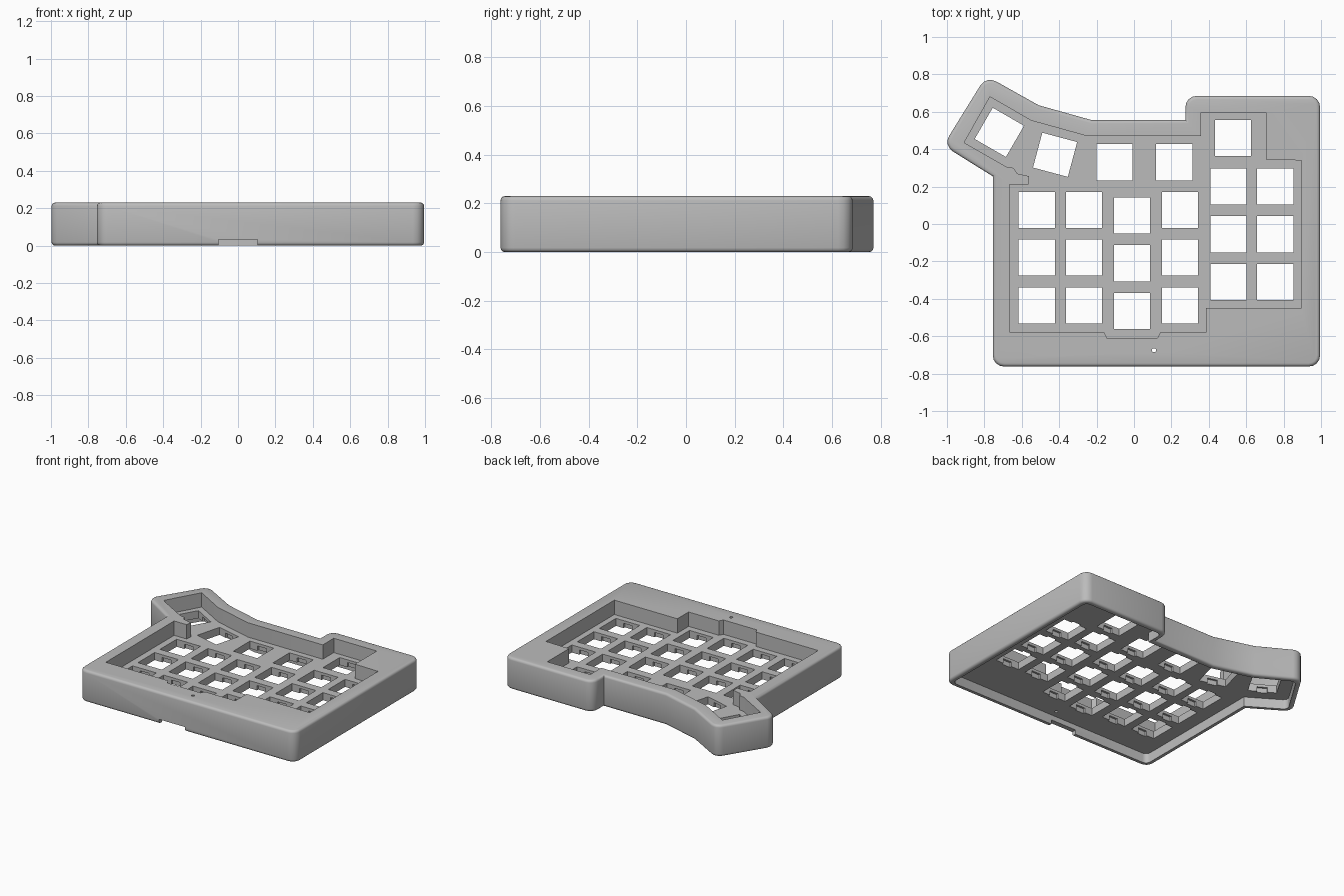
import bpy, bmesh, math
from mathutils import Vector, Matrix

if "Cube" in bpy.data.objects:
    bpy.data.objects.remove(bpy.data.objects["Cube"])

HEIGHT, PLATE_TOP, PLATE_BOTTOM = 0.23, 0.125, 0.07
KEY = 0.193

grey = bpy.data.materials.new("light_grey_plastic")
grey.use_nodes = True
grey.diffuse_color = (0.5, 0.5, 0.5, 1)
grey.node_tree.nodes["Principled BSDF"].inputs["Base Color"].default_value = (0.5, 0.5, 0.5, 1)


def prism(name, points, z0, z1, corner=0.0, rim=0.0):
    """Upright prism with optional rounded corners and softened rims."""
    bm = bmesh.new()
    face = bm.faces.new([bm.verts.new((x, y, z0)) for x, y in points])
    top = bmesh.ops.extrude_face_region(bm, geom=[face])["geom"]
    bmesh.ops.translate(bm, vec=(0, 0, z1 - z0),
                        verts=[g for g in top if isinstance(g, bmesh.types.BMVert)])
    bmesh.ops.recalc_face_normals(bm, faces=bm.faces)
    if corner:
        upright = [e for e in bm.edges
                   if abs(e.verts[0].co.z - e.verts[1].co.z) > 0.001 and e.is_convex]
        bmesh.ops.bevel(bm, geom=upright, offset=corner, segments=4, profile=0.5,
                        affect="EDGES", clamp_overlap=True)
    if rim:
        rims = [e for e in bm.edges if abs(e.verts[0].co.z - e.verts[1].co.z) < 0.001]
        bmesh.ops.bevel(bm, geom=rims, offset=rim, segments=3, profile=0.5,
                        affect="EDGES", clamp_overlap=True)
    mesh = bpy.data.meshes.new(name)
    bm.to_mesh(mesh)
    bm.free()
    obj = bpy.data.objects.new(name, mesh)
    bpy.context.collection.objects.link(obj)
    return obj


def inset(points, d):
    """Move every side of a counter-clockwise outline inward by d."""
    pts = [Vector(p) for p in points]
    out = []
    for i, p in enumerate(pts):
        a = (p - pts[i - 1]).normalized()
        b = (pts[(i + 1) % len(pts)] - p).normalized()
        na, nb = Vector((-a.y, a.x)), Vector((-b.y, b.x))
        out.append(p + (na + nb) * d / (1 + na.dot(nb)))
    return out


def box(name, x, y, w, d, z0, z1, turn=0):
    spin = Matrix.Rotation(math.radians(turn), 2)
    pts = [Vector((x, y)) + spin @ Vector((sx * w / 2, sy * d / 2))
           for sx, sy in ((-1, -1), (1, -1), (1, 1), (-1, 1))]
    return prism(name, pts, z0, z1)


# Outer case body
outline = [(-.755, -.762), (.995, -.762), (.995, .685), (.275, .685), (.275, .555),
           (-.225, .555), (-.51, .635), (-.79, .792), (-1.02, .42), (-.755, .255)]
case = prism("keyboard_case", outline, 0, HEIGHT, 0.06, 0.018)

# Recess around the keys, and the hollow underside
recess = [(-.665, -.578), (-.16, -.578), (-.145, -.61), (.125, -.61), (.14, -.58),
          (.385, -.58), (.385, -.45), (.895, -.45), (.895, .34), (.705, .345),
          (.705, .597), (.357, .597), (.357, .47), (-.25, .47), (-.55, .553),
          (-.77, .68), (-.908, .435), (-.68, .305), (-.645, .3), (-.625, .27),
          (-.56, .255), (-.565, .212), (-.665, .212)]
cutters = [prism("recess_cutter", recess, PLATE_TOP, 0.4),
           prism("cavity_cutter", inset(outline, 0.035), -0.1, PLATE_BOTTOM, 0.035)]

# Key openings: column x, top row y, number of rows
keys = []
for x, y, rows in ((-.52, .075, 3), (-.268, .075, 3), (-.01, .045, 3), (.247, .075, 3),
                   (.505, .2, 3), (.755, .2, 3)):
    keys += [(x, y - r * 0.255, 0) for r in range(rows)]
keys += [(.53, .46, 0), (-.105, .33, 0), (.215, .33, 0), (-.422, .37, -15), (-.72, .49, -30)]
for x, y, turn in keys:
    cutters.append(box("key_cutter", x, y, KEY, KEY, 0.03, 0.2, turn))
    # Clip pockets under the lip of each opening
    cutters.append(box("clip_cutter", x, y, 0.07, KEY + 0.03, 0.03, PLATE_TOP - 0.02, turn))

# Cable notch in the front wall and the small reset hole
cutters.append(prism("notch_cutter", [(-.105, -.85), (.105, -.85), (.105, -.7), (-.105, -.7)],
                     -0.1, 0.032))
ring = [(.107 + .011 * math.cos(a * math.pi / 6), -.675 + .011 * math.sin(a * math.pi / 6))
        for a in range(12)]
cutters.append(prism("reset_cutter", ring, 0.03, 0.4))

# Cut everything, keep the result and drop the cutters
for c in cutters:
    c.hide_render = True
    mod = case.modifiers.new(c.name, "BOOLEAN")
    mod.operation, mod.solver, mod.object = "DIFFERENCE", "EXACT", c
bpy.context.view_layer.update()
graph = bpy.context.evaluated_depsgraph_get()
result = bpy.data.meshes.new_from_object(case.evaluated_get(graph))
case.modifiers.clear()
case.data = result
for c in cutters:
    bpy.data.objects.remove(c)

case.data.materials.clear()
case.data.materials.append(grey)
bpy.ops.object.select_all(action="DESELECT")
case.select_set(True)
bpy.context.view_layer.objects.active = case
bpy.ops.object.shade_smooth_by_angle(angle=math.radians(32))
